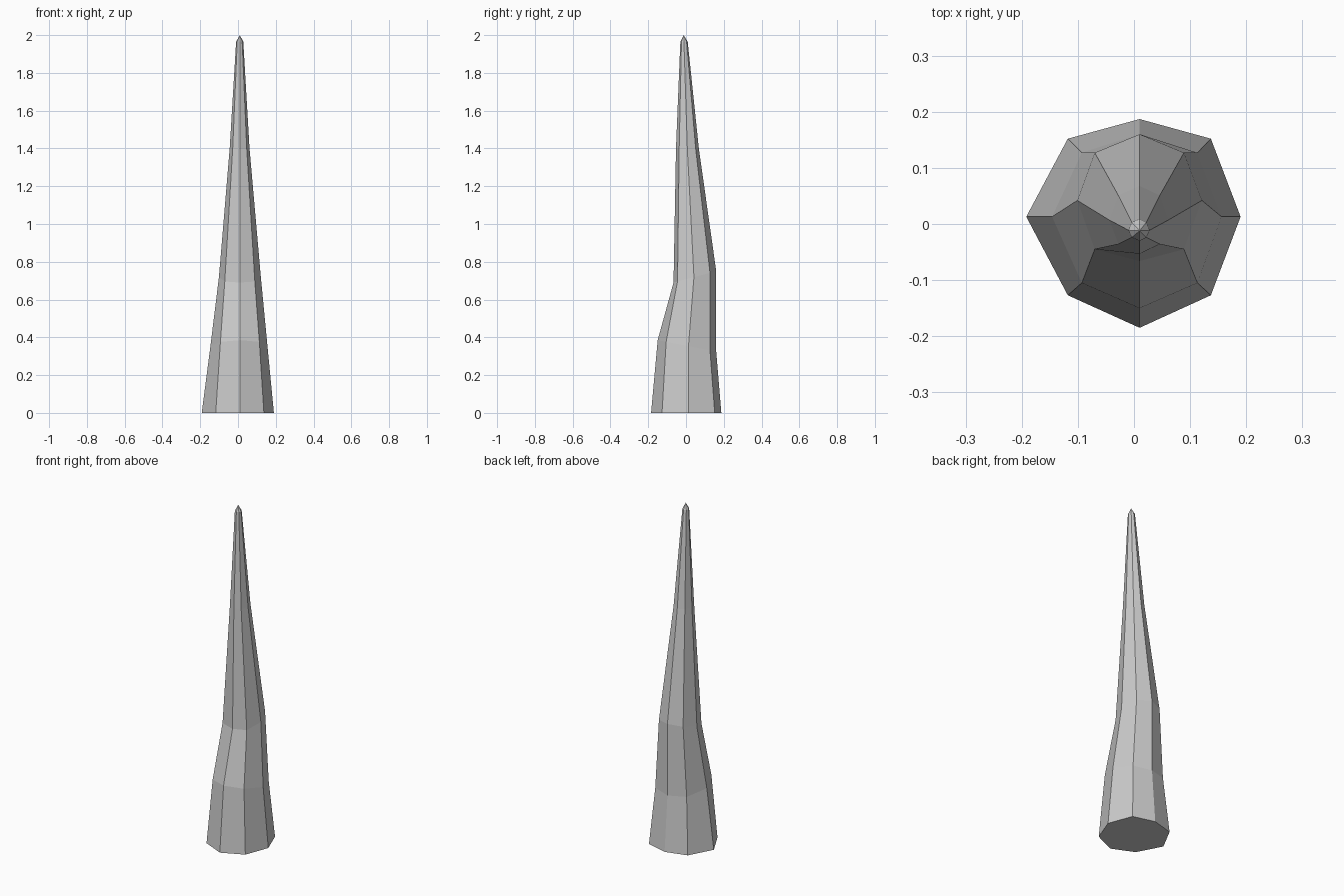
import bpy, bmesh

if "Cube" in bpy.data.objects:
    bpy.data.objects.remove(bpy.data.objects["Cube"])

# Each ring: y of back, back diagonal, side, front diagonal, front;
# x of left, left diagonal, right diagonal, right; z at front and back
RINGS = [
    ((0.187, 0.152, 0.013, -0.127, -0.185), (-0.192, -0.118, 0.137, 0.19), (0.0, 0.0)),
    ((0.160, 0.127, 0.013, -0.105, -0.150), (-0.146, -0.093, 0.113, 0.156), (0.385, 0.325)),
    ((0.160, 0.127, 0.042, -0.045, -0.066), (-0.101, -0.070, 0.089, 0.121), (0.69, 0.75)),
    ((0.068, 0.051, 0.007, -0.036, -0.053), (-0.044, -0.028, 0.046, 0.061), (1.40, 1.40)),
    ((0.009, 0.003, -0.011, -0.024, -0.030), (-0.010, -0.004, 0.022, 0.028), (1.965, 1.965)),
]
CX = 0.01

bm = bmesh.new()
loops = []
for (back, bd, side, fd, front), (l, ld, rd, r), (zf, zb) in RINGS:
    pts = [(r, side), (rd, bd), (CX, back), (ld, bd),
           (l, side), (ld, fd), (CX, front), (rd, fd)]
    loops.append([bm.verts.new((x, y, zf + (zb - zf) * (y - front) / (back - front)))
                  for x, y in pts])

# Faceted sides
for a, b in zip(loops, loops[1:]):
    for i in range(8):
        j = (i + 1) % 8
        bm.faces.new((a[i], a[j], b[j], b[i]))

# Base and pointed tip
bm.faces.new(loops[0][::-1])
tip = bm.verts.new((CX, -0.012, 2.0))
for i in range(8):
    bm.faces.new((loops[-1][i], loops[-1][(i + 1) % 8], tip))
bmesh.ops.recalc_face_normals(bm, faces=bm.faces)

mesh = bpy.data.meshes.new("spike")
bm.to_mesh(mesh)
bm.free()
bpy.context.collection.objects.link(bpy.data.objects.new("spike", mesh))
